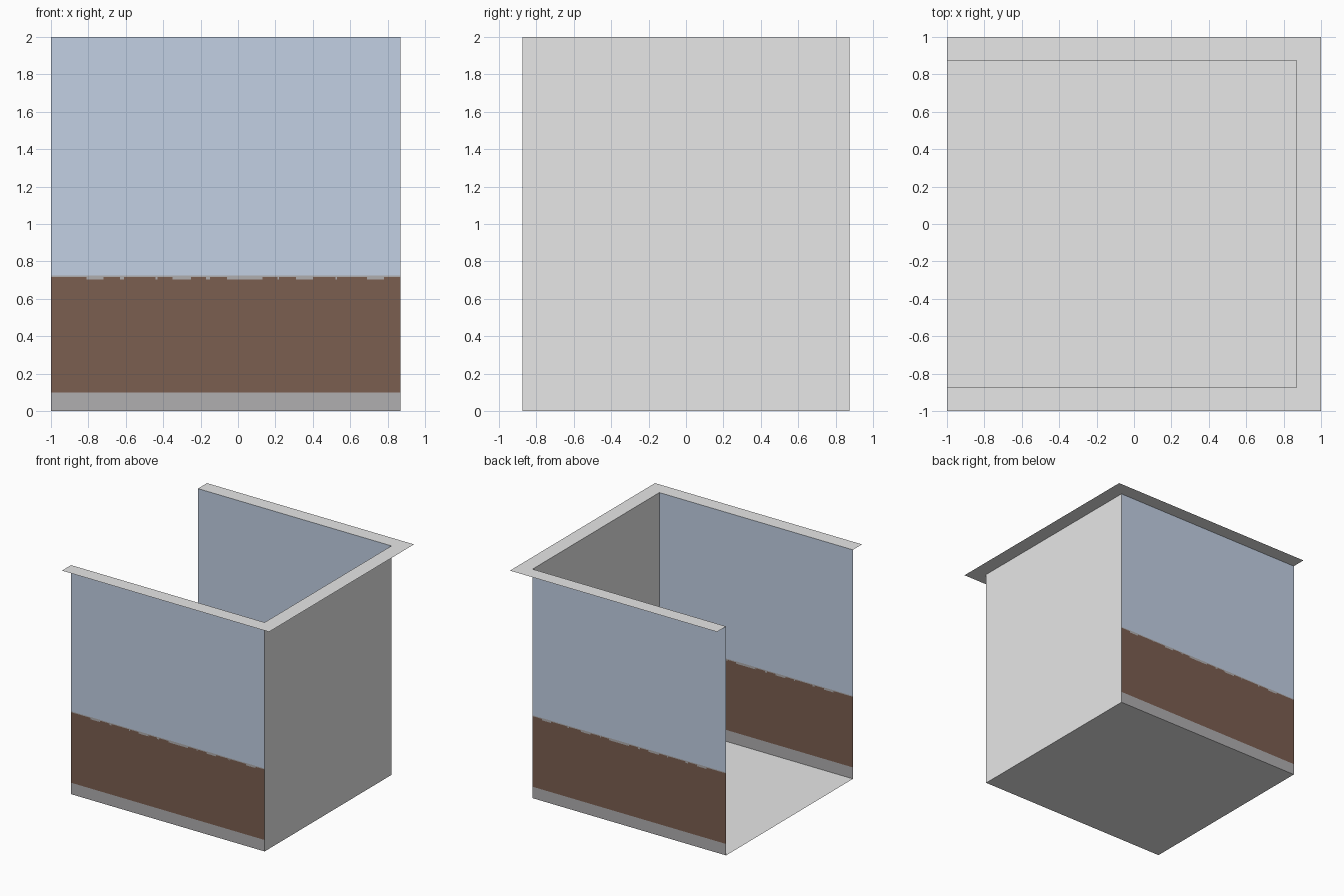
import bpy, bmesh

if "Cube" in bpy.data.objects:
    bpy.data.objects.remove(bpy.data.objects["Cube"])

X0, X1, Y = -1.0, 0.87, 0.875   # open end, end wall, side walls
TOP = 2.0


def material(name, rgb):
    m = bpy.data.materials.new(name)
    m.diffuse_color = (*rgb, 1.0)
    m.use_nodes = True
    m.node_tree.nodes["Principled BSDF"].inputs["Base Color"].default_value = m.diffuse_color
    return m


PALE = material("pale_grey", (0.8, 0.8, 0.8))
GREY = material("trim_grey", (0.435, 0.425, 0.435))
BROWN = material("brown", (0.198, 0.112, 0.081))
BLUE = material("dusty_blue", (0.539, 0.631, 0.775))


def sheet(name, quads, mats):
    """Object from quads given as (four corners, material slot)."""
    bm = bmesh.new()
    for corners, slot in quads:
        bm.faces.new([bm.verts.new(c) for c in corners]).material_index = slot
    bmesh.ops.remove_doubles(bm, verts=bm.verts, dist=1e-5)
    mesh = bpy.data.meshes.new(name)
    bm.to_mesh(mesh)
    bm.free()
    for m in mats:
        mesh.materials.append(m)
    ob = bpy.data.objects.new(name, mesh)
    bpy.context.collection.objects.link(ob)
    return ob


def flat(x0, x1, y0, y1, z):
    return [(x0, y0, z), (x1, y0, z), (x1, y1, z), (x0, y1, z)]


# Dips in the uneven top edge of the brown band
DIPS = [(-0.81, -0.72), (-0.63, -0.61), (-0.44, -0.43), (-0.35, -0.25),
        (-0.17, -0.15), (-0.06, 0.13), (0.21, 0.22), (0.31, 0.40),
        (0.52, 0.53), (0.69, 0.78)]


def side_wall(name, y):
    """Painted wall: grey skirting, brown panel with uneven edge, blue above."""
    def strip(xa, xb, za, zb, slot):
        c = [(xa, y, za), (xb, y, za), (xb, y, zb), (xa, y, zb)]
        return (c if y < 0 else c[::-1], slot)

    xs = [X0] + [v for d in DIPS for v in d] + [X1]
    quads = []
    for i, (xa, xb) in enumerate(zip(xs, xs[1:])):
        quads += [strip(xa, xb, 0.0, 0.1, 0),
                  strip(xa, xb, 0.1, 0.704, 1),
                  strip(xa, xb, 0.704, 0.716, 0 if i % 2 else 1),
                  strip(xa, xb, 0.716, 0.724, 0),
                  strip(xa, xb, 0.724, TOP, 2)]
    return sheet(name, quads, [GREY, BROWN, BLUE])


side_wall("front_wall", -Y)
side_wall("back_wall", Y)

# Plain end wall and floor
sheet("end_wall", [([(X1, -Y, 0), (X1, Y, 0), (X1, Y, TOP), (X1, -Y, TOP)], 0)], [PALE])
sheet("floor", [(flat(X0, X1, -Y, Y, 0), 0)], [PALE])

# Flat rim around the three wall tops
sheet("top_rim", [(flat(X0, X1, -1, -Y, TOP), 0),
                  (flat(X1, 1, -1, -Y, TOP), 0),
                  (flat(X1, 1, -Y, Y, TOP), 0),
                  (flat(X1, 1, Y, 1, TOP), 0),
                  (flat(X0, X1, Y, 1, TOP), 0)], [PALE])
